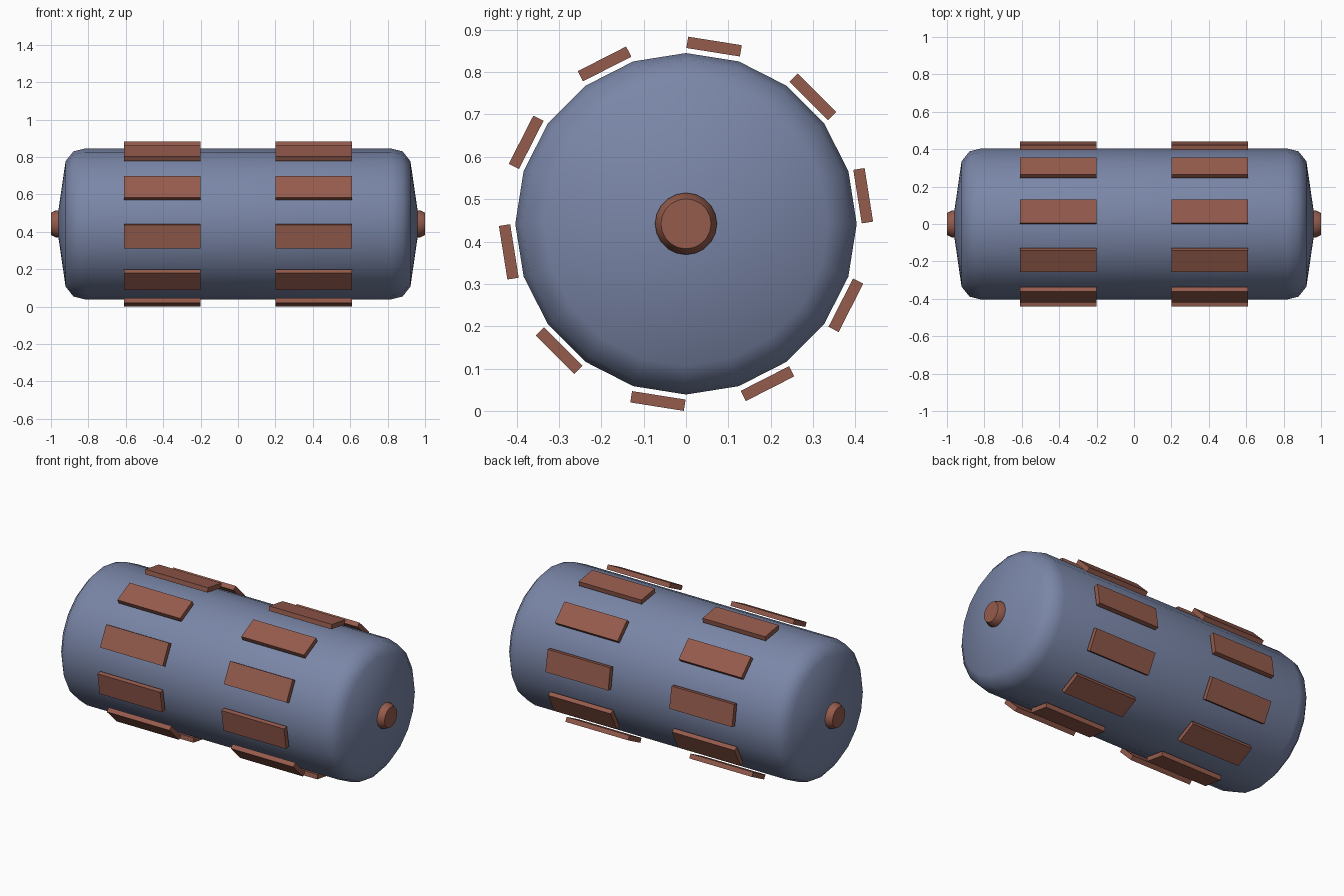
import bpy, math
from mathutils import Matrix

if "Cube" in bpy.data.objects:
    bpy.data.objects.remove(bpy.data.objects["Cube"], do_unlink=True)

AXIS_Z = 0.442


def make_material(name, rgb):
    mat = bpy.data.materials.new(name)
    mat.use_nodes = True
    mat.diffuse_color = (*rgb, 1)
    mat.node_tree.nodes["Principled BSDF"].inputs["Base Color"].default_value = (*rgb, 1)
    return mat


def add_object(name, verts, faces, mat):
    mesh = bpy.data.meshes.new(name)
    mesh.from_pydata(verts, [], faces)
    mesh.materials.append(mat)
    obj = bpy.data.objects.new(name, mesh)
    bpy.context.collection.objects.link(obj)
    return obj


def lathe_x(name, profile, sides, mat, sharp_angle):
    """Spin (x, radius) points, listed from -x to +x, around the drum axis."""
    verts, faces = [], []
    for x, r in profile:
        for i in range(sides):
            a = 2 * math.pi * i / sides
            verts.append((x, r * math.sin(a), AXIS_Z + r * math.cos(a)))
    for ring in range(len(profile) - 1):
        for i in range(sides):
            a, b = ring * sides + i, ring * sides + (i + 1) % sides
            faces.append((a, a + sides, b + sides, b))
    last = (len(profile) - 1) * sides
    faces.append(tuple(range(sides)))
    faces.append(tuple(last + i for i in reversed(range(sides))))
    obj = add_object(name, verts, faces, mat)
    bpy.ops.object.select_all(action="DESELECT")
    obj.select_set(True)
    bpy.context.view_layer.objects.active = obj
    bpy.ops.object.shade_smooth_by_angle(angle=math.radians(sharp_angle))
    return obj


blue = make_material("slate blue", (0.195, 0.24, 0.39))
clay = make_material("clay brown", (0.30, 0.105, 0.073))

# Drum with rounded rims and slightly conical ends
half = [(0.82, 0.403), (0.88, 0.388), (0.922, 0.335), (0.962, 0.06)]
lathe_x("drum", [(-x, r) for x, r in reversed(half)] + half, 20, blue, 45)

# Tapered axle stubs
stub = [(0.95, 0.073), (0.972, 0.073), (1.0, 0.059)]
lathe_x("left_axle_stub", stub, 20, clay, 30)
lathe_x("right_axle_stub", [(-x, r) for x, r in reversed(stub)], 20, clay, 30)

# Two rings of flat plates floating just off the drum
PLATES = 10
box_faces = [(0, 1, 3, 2), (4, 6, 7, 5), (0, 4, 5, 1),
             (2, 3, 7, 6), (0, 2, 6, 4), (1, 5, 7, 3)]
for side, x0, x1 in (("left", 0.20, 0.61), ("right", -0.61, -0.20)):
    for k in range(PLATES):
        angle = math.radians(9) + 2 * math.pi * k / PLATES
        place = Matrix.Translation((0, 0, AXIS_Z)) @ Matrix.Rotation(-angle, 4, "X")
        box = [(x, y, z) for x in (x0, x1) for y in (-0.064, 0.064) for z in (0.41, 0.437)]
        plate = add_object(f"{side}_plate_{k + 1}", box, box_faces, clay)
        plate.data.transform(place)
